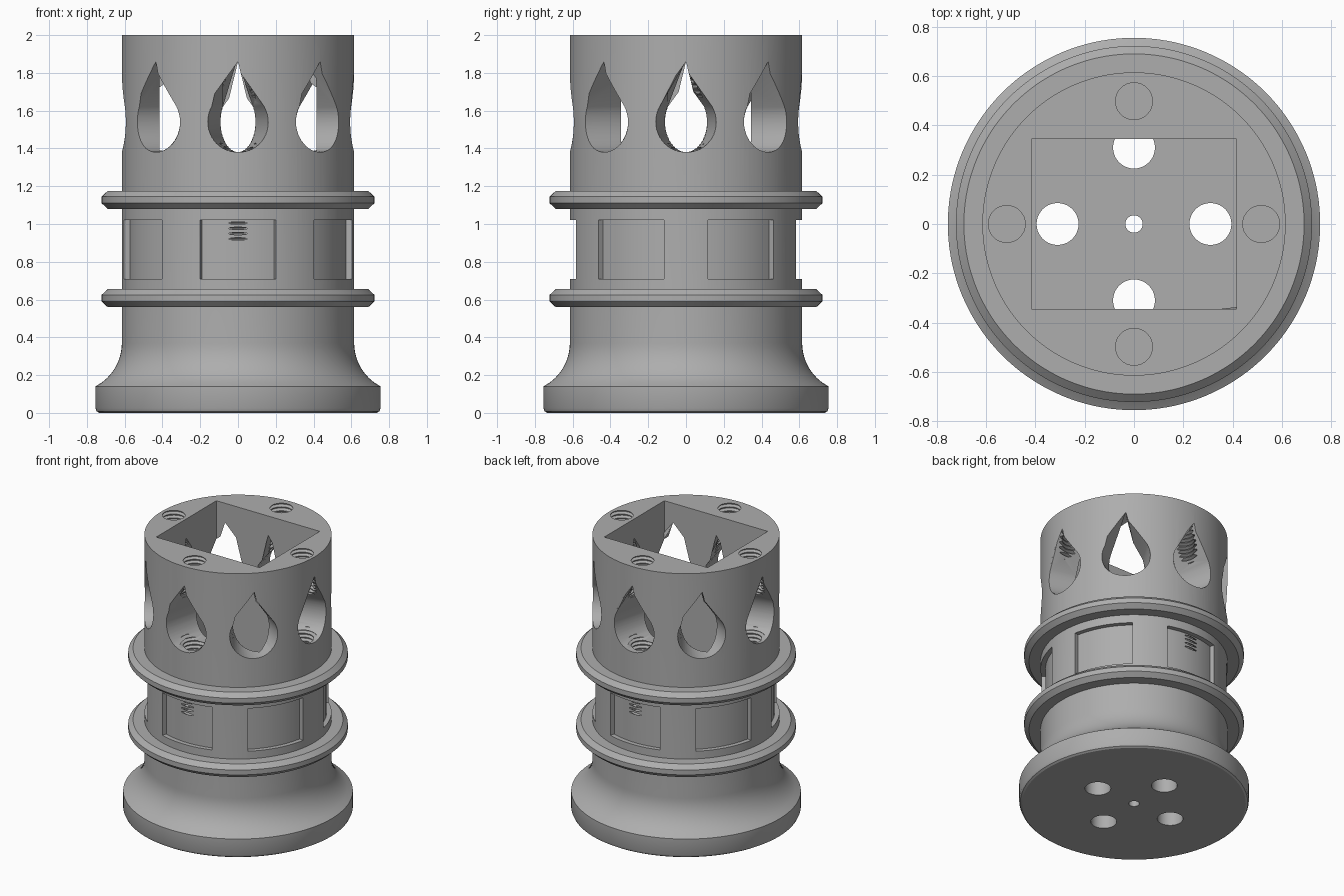
import bpy, bmesh
from math import sin, cos, pi, radians, sqrt
from mathutils import Matrix, Vector

cube = bpy.data.objects.get("Cube")
if cube:
    bpy.data.objects.remove(cube, do_unlink=True)

metal = bpy.data.materials.new("plain_grey")
metal.use_nodes = True
grey = (0.42, 0.42, 0.42, 1)
metal.diffuse_color = grey
metal.node_tree.nodes["Principled BSDF"].inputs["Base Color"].default_value = grey

RADIUS = 0.615


def make_object(name, bm):
    bmesh.ops.recalc_face_normals(bm, faces=bm.faces)
    mesh = bpy.data.meshes.new(name)
    bm.to_mesh(mesh)
    bm.free()
    mesh.materials.append(metal)
    obj = bpy.data.objects.new(name, mesh)
    bpy.context.collection.objects.link(obj)
    return obj


def loft(bm, rings, closed=False):
    """Skin a list of equal point rings; cap the ends, or join last to first."""
    loops = [[bm.verts.new(p) for p in ring] for ring in rings]
    pairs = list(zip(loops, loops[1:]))
    if closed:
        pairs.append((loops[-1], loops[0]))
    else:
        bm.faces.new(loops[0])
        bm.faces.new(loops[-1])
    for a, b in pairs:
        for i in range(len(a)):
            j = (i + 1) % len(a)
            bm.faces.new((a[i], a[j], b[j], b[i]))


def lathe(bm, profile, segments, x=0, y=0, closed=False):
    angles = [2 * pi * i / segments for i in range(segments)]
    loft(bm, [[(x + r * cos(a), y + r * sin(a), z) for a in angles]
              for r, z in profile], closed)


def cut(target, bm):
    cutter = make_object("cutter", bm)
    cutter.hide_render = True
    mod = target.modifiers.new("cut", 'BOOLEAN')
    mod.operation = 'DIFFERENCE'
    mod.solver = 'EXACT'
    mod.object = cutter
    bpy.context.view_layer.objects.active = target
    bpy.ops.object.modifier_apply(modifier=mod.name)
    bpy.data.objects.remove(cutter, do_unlink=True)


def smooth(obj):
    bpy.ops.object.select_all(action='DESELECT')
    obj.select_set(True)
    bpy.context.view_layer.objects.active = obj
    bpy.ops.object.shade_smooth_by_angle(angle=radians(28))


# Turned body with a flared foot
foot = [(0.735, 0), (0.748, 0.008), (0.755, 0.025), (0.755, 0.14)]
flare_top, flare_r = 0.37, 0.259
for i in range(1, 11):
    z = 0.14 + (flare_top - 0.14) * i / 10
    foot.append((RADIUS + flare_r - sqrt(flare_r ** 2 - (flare_top - z) ** 2), z))
bm = bmesh.new()
lathe(bm, foot + [(RADIUS, 2)], 144)
body = make_object("body", bm)

# Rectangular pocket open at the top
bm = bmesh.new()
bmesh.ops.create_cube(bm, size=1, matrix=Matrix.Translation((0, 0, 1.2))
                      @ Matrix.Diagonal((0.83, 0.69, 2, 1)))
cut(body, bm)

# Holes through the floor
bm = bmesh.new()
for x, y, r in [(0.31, 0, 0.085), (-0.31, 0, 0.085), (0, 0.31, 0.085),
                (0, -0.31, 0.085), (0, 0, 0.035)]:
    lathe(bm, [(r, -0.1), (r, 0.3)], 40, x, y)
cut(body, bm)

# Curved shallow windows around the waist
bm = bmesh.new()
half = radians(19)
for k in range(6):
    rings = []
    for i in range(13):
        a = -pi / 2 + k * pi / 3 - half + 2 * half * i / 12
        rings.append([(r * cos(a), r * sin(a), z) for r, z in
                      [(0.583, 0.71), (0.66, 0.71), (0.66, 1.02), (0.583, 1.02)]])
    loft(bm, rings)
cut(body, bm)

# Teardrop openings that narrow towards the axis
drop = [(0, 1.86)]
for i in range(33):
    a = radians(150 + 240 * i / 32)
    drop.append((0.16 * cos(a), 1.54 + 0.16 * sin(a)))
bm = bmesh.new()
for k in range(8):
    turn = Matrix.Rotation(k * pi / 4, 3, 'Z')
    loft(bm, [[turn @ Vector((u * d / 0.594, -d, z)) for u, z in drop]
              for d in (0.25, 0.75)])
cut(body, bm)

# Threaded screw holes from the rim downwards
minor, major, pitch = 0.075, 0.096, 0.028
thread = [(minor, 2.1)]
z = 1.985
while z > 0.91:
    thread += [(minor, z + pitch * 0.4), (major, z + pitch * 0.08),
               (major, z - pitch * 0.08), (minor, z - pitch * 0.4)]
    z -= pitch
thread.append((minor, 0.89))
bm = bmesh.new()
for x, y in [(0.516, 0), (-0.516, 0), (0, 0.498), (0, -0.498)]:
    lathe(bm, thread, 32, x, y)
cut(body, bm)
smooth(body)

# Chamfered collars above and below the windows
for name, z in [("lower_collar", 0.56), ("upper_collar", 1.08)]:
    bm = bmesh.new()
    lathe(bm, [(0.6, z), (0.69, z), (0.722, z + 0.03), (0.722, z + 0.065),
               (0.69, z + 0.095), (0.6, z + 0.095)], 144, closed=True)
    smooth(make_object(name, bm))
